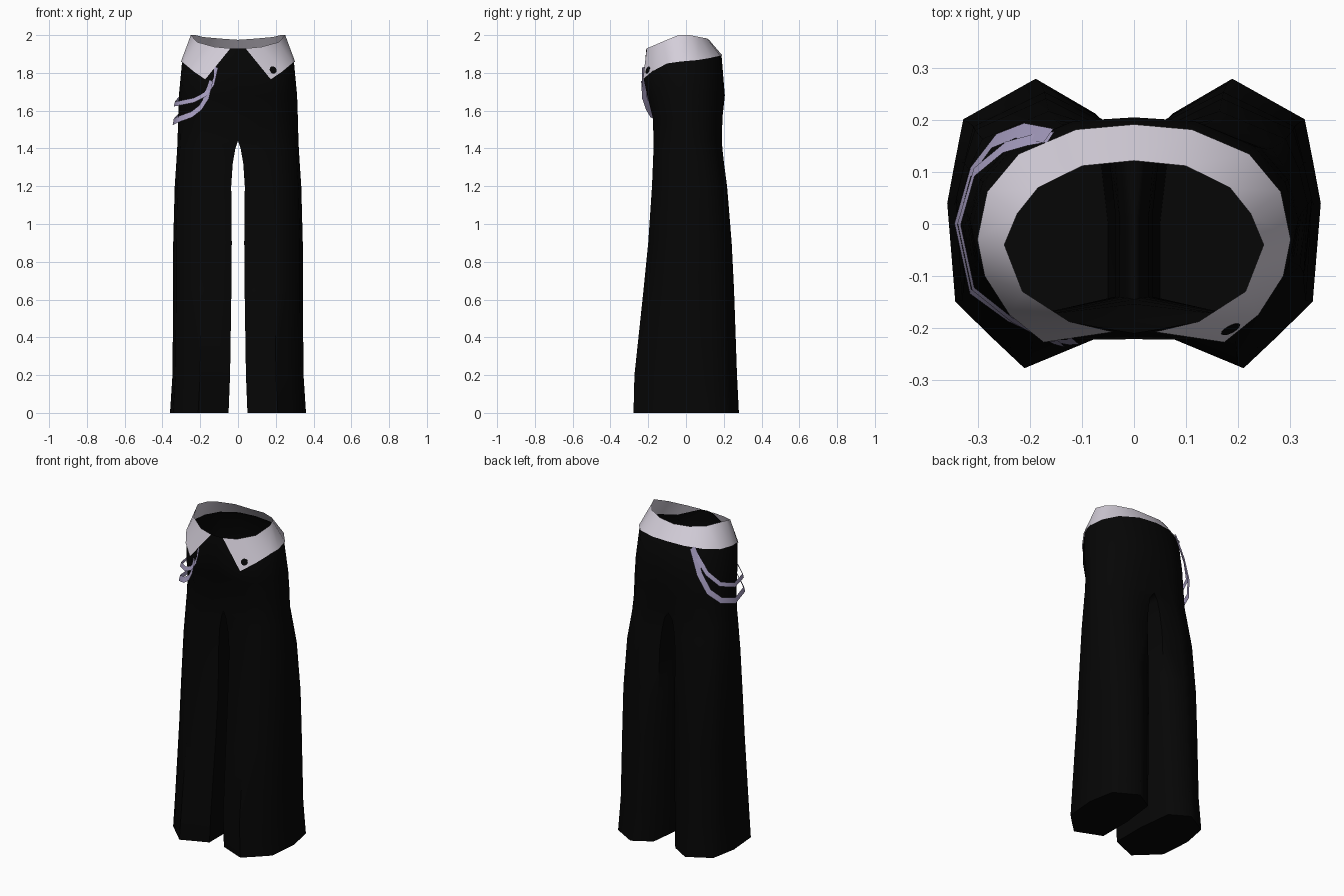
import bpy, bmesh, math
from mathutils import Vector

cube = bpy.data.objects.get("Cube")
if cube:
    bpy.data.objects.remove(cube, do_unlink=True)


def material(name, rgb):
    m = bpy.data.materials.new(name)
    m.use_nodes = True
    m.diffuse_color = (*rgb, 1)
    bsdf = next(n for n in m.node_tree.nodes if n.type == 'BSDF_PRINCIPLED')
    bsdf.inputs["Base Color"].default_value = (*rgb, 1)
    return m


black = material("black cloth", (0.0017, 0.0017, 0.0017))
pale = material("pale waistband", (0.66, 0.62, 0.70))
lilac = material("lilac chain", (0.42, 0.37, 0.58))


def finish(name, bm, mat, mirror=False, angle=60):
    bmesh.ops.recalc_face_normals(bm, faces=bm.faces)
    mesh = bpy.data.meshes.new(name)
    bm.to_mesh(mesh)
    bm.free()
    mesh.materials.append(mat)
    ob = bpy.data.objects.new(name, mesh)
    bpy.context.collection.objects.link(ob)
    if mirror:
        mod = ob.modifiers.new("Mirror", 'MIRROR')
        mod.merge_threshold = 0.0005
    bpy.ops.object.select_all(action='DESELECT')
    ob.select_set(True)
    bpy.context.view_layer.objects.active = ob
    bpy.ops.object.shade_smooth_by_angle(angle=math.radians(angle))
    return ob


def bridge(bm, low, high, closed=False):
    n = len(low)
    for i in range(n if closed else n - 1):
        j = (i + 1) % n
        bm.faces.new((low[i], low[j], high[j], high[i]))


# Waistband edges, from the lapel at the front round to the centre back
band_low = [Vector(p) for p in (
    (.174, -.228, 1.765), (.24, -.175, 1.81), (.288, -.1, 1.85), (.302, -.03, 1.86),
    (.283, .062, 1.868), (.222, .135, 1.88), (.112, .182, 1.89), (0, .192, 1.893))]
band_top = [Vector(p) for p in (
    (.04, -.208, 1.93), (.125, -.188, 1.938), (.215, -.13, 1.963), (.25, -.04, 2),
    (.225, .02, 2), (.185, .07, 1.99), (.1, .112, 1.982), (0, .122, 1.975))]

bm = bmesh.new()
bridge(bm, [bm.verts.new(p) for p in band_low], [bm.verts.new(p) for p in band_top])
finish("waistband", bm, pale, mirror=True)

# Trouser cross-sections as fractions of width and depth; the last point is the inseam
hem = [(0, .12), (.52, 0), (.73, .11), (.95, .23), (1, .57),
       (.95, .72), (.9, .86), (.45, 1), (.08, .88), (0, .5)]
hip = [(0, .04), (.57, 0), (.8, .13), (.95, .3), (1, .47),
       (.93, .69), (.73, .86), (.37, .975), (0, 1), (0, .5)]
# height, inner x, outer x, front y, back y, blend from hem to hip
levels = [(0, .05, .36, -.278, .28, 0), (.2, .042, .347, -.273, .27, 0),
          (.65, .035, .343, -.225, .255, .05), (.9, .033, .343, -.2, .243, .1),
          (1.2, .036, .335, -.18, .22, .25), (1.32, .028, .327, -.175, .205, .4),
          (1.4, .014, .322, -.172, .197, .5), (1.44, 0, .32, -.172, .196, .6),
          (1.56, 0, .317, -.175, .2, .8), (1.68, 0, .313, -.205, .208, .95)]
CROTCH = 1.44

bm = bmesh.new()
rings = []
for z, xi, xo, yf, yb, t in levels:
    ring = []
    for k, (a, b) in enumerate(zip(hem, hip)):
        if z > CROTCH and k == 9:
            continue
        u, v = Vector(a).lerp(Vector(b), t)
        x = 0 if xi == 0 and k in (0, 8, 9) else xi + u * (xo - xi)
        ring.append(bm.verts.new((x, yf + v * (yb - yf), z)))
    rings.append(ring)

# Top of the trousers tucks just inside the waistband
tuck = Vector((.98, .98, 1))
rise = (1, .45, .25, .2, .2, .2, .2, .2)
under_band = [Vector((0, -.222, 1.79))]
under_band += [Vector((p.x * tuck.x, p.y * tuck.y, p.z)) for p in band_low]
top_edge = [Vector((0, -.21, 1.93))]
for p, q, f in zip(band_low, band_top, rise):
    r = p.lerp(q, f)
    top_edge.append(Vector((r.x * tuck.x, r.y * tuck.y, r.z)))
for edge in (under_band, top_edge):
    rings.append([bm.verts.new(p) for p in edge])

for low, high in zip(rings, rings[1:]):
    if len(high) == 10:
        bridge(bm, low, high, closed=True)
    else:
        bridge(bm, low[:9], high)
bm.faces.new(rings[0])
finish("trousers", bm, black, mirror=True)

# Button on the left lapel
bm = bmesh.new()
bmesh.ops.create_cone(bm, cap_ends=True, segments=12, radius1=.02, radius2=.02, depth=.006)
button = finish("button", bm, black, angle=40)
button.location = (.185, -.201, 1.815)
button.rotation_euler = Vector((.42, -.84, .36)).to_track_quat('Z', 'Y').to_euler()


# Two hanging chains drawn as flat ribbons around the right hip, lower edge leaning out
def ribbon(name, points, width):
    pts = [Vector(p) for p in points]
    bm = bmesh.new()
    upper, lower = [], []
    for i, p in enumerate(pts):
        along = pts[min(i + 1, len(pts) - 1)] - pts[max(i - 1, 0)]
        outward = Vector((p.x, p.y, 0)).normalized()
        side = along.cross(outward).normalized() * width / 2 - outward * .003
        upper.append(bm.verts.new(p + side))
        lower.append(bm.verts.new(p - side))
    bridge(bm, lower, upper)
    finish(name, bm, lilac)


ribbon("upper_chain", [
    (-.115, -.224, 1.83), (-.135, -.224, 1.74), (-.175, -.217, 1.685), (-.235, -.185, 1.655),
    (-.31, -.125, 1.64), (-.337, 0, 1.635), (-.308, .1, 1.67), (-.25, .148, 1.74),
    (-.2, .162, 1.82), (-.16, .168, 1.885)], .026)
ribbon("lower_chain", [
    (-.145, -.226, 1.76), (-.165, -.22, 1.67), (-.2, -.2, 1.615), (-.245, -.18, 1.58),
    (-.315, -.13, 1.555), (-.343, 0, 1.54), (-.315, .1, 1.57), (-.27, .16, 1.635),
    (-.22, .18, 1.74), (-.165, .17, 1.885)], .034)
